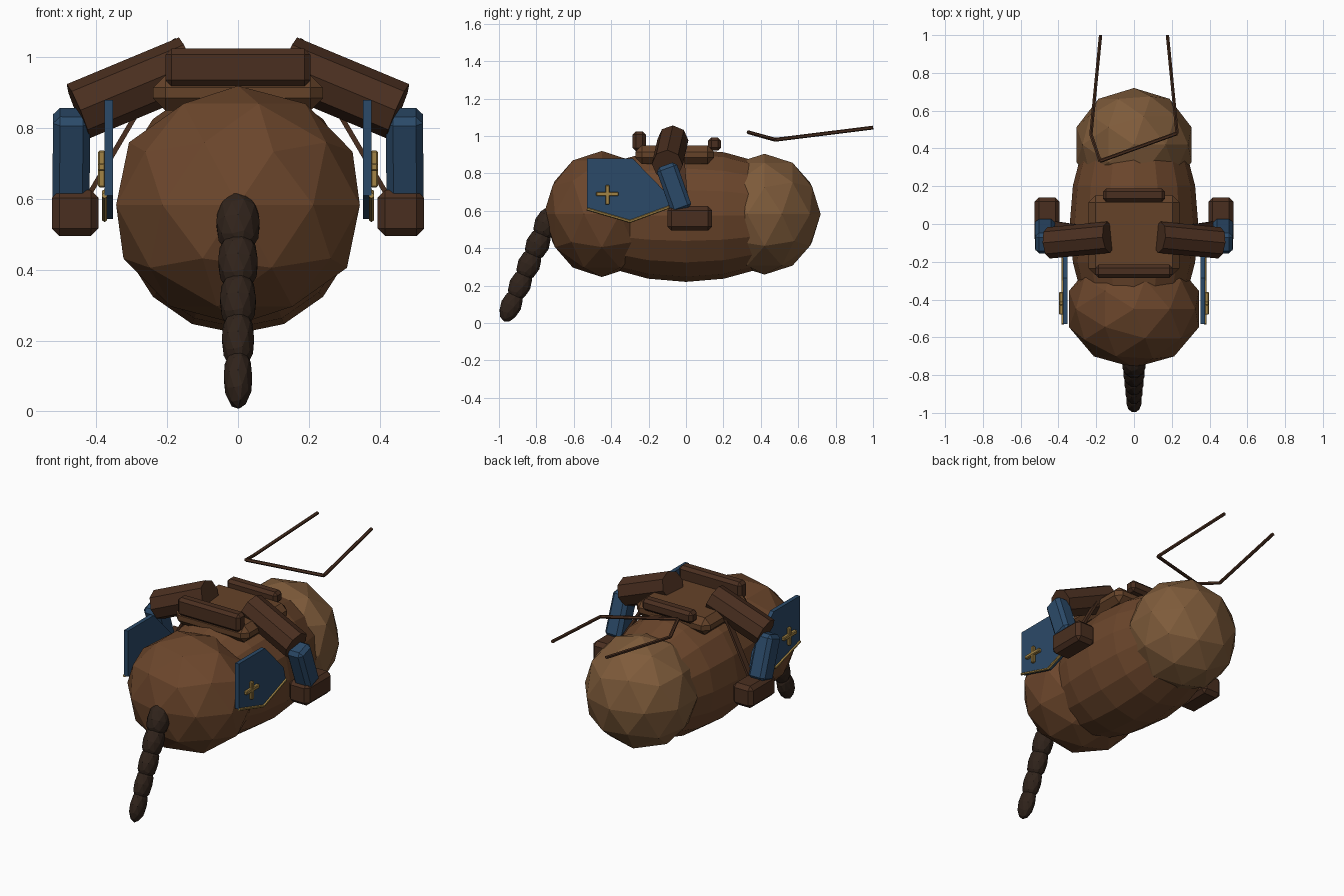
import bpy, bmesh, math
from mathutils import Vector, Matrix

if "Cube" in bpy.data.objects:
    bpy.data.objects.remove(bpy.data.objects["Cube"])


def mat(name, r, g, b):
    m = bpy.data.materials.new(name)
    m.diffuse_color = (r, g, b, 1)
    m.use_nodes = True
    m.node_tree.nodes["Principled BSDF"].inputs["Base Color"].default_value = m.diffuse_color
    return m


COAT = mat("coat", 0.15, 0.062, 0.025)
CHEST = mat("chest_coat", 0.21, 0.105, 0.043)
LEATHER = mat("leather", 0.068, 0.028, 0.014)
SEAT = mat("seat_leather", 0.13, 0.055, 0.022)
BLUE = mat("blue_cloth", 0.024, 0.068, 0.14)
GOLD = mat("gold", 0.36, 0.23, 0.06)
HAIR = mat("hair", 0.03, 0.017, 0.011)


def finish(name, bm, m, matrix=None):
    if matrix:
        bm.transform(matrix)
    bmesh.ops.recalc_face_normals(bm, faces=bm.faces)
    me = bpy.data.meshes.new(name)
    bm.to_mesh(me)
    bm.free()
    me.materials.append(m)
    ob = bpy.data.objects.new(name, me)
    bpy.context.collection.objects.link(ob)
    return ob


def frame(a, b):
    """Matrix at the middle of a-b with local z along it."""
    a, b = Vector(a), Vector(b)
    z = (b - a).normalized()
    ref = Vector((0, 1, 0)) if abs(z.y) < 0.9 else Vector((0, 0, 1))
    x = ref.cross(z).normalized()
    y = z.cross(x)
    rot = Matrix((x, y, z)).transposed().to_4x4()
    return Matrix.Translation((a + b) / 2) @ rot, (b - a).length


def ico(name, loc, radii, m, rot=Matrix()):
    bm = bmesh.new()
    bmesh.ops.create_icosphere(bm, subdivisions=2, radius=1)
    return finish(name, bm, m, Matrix.Translation(loc) @ rot @ Matrix.Diagonal((*radii, 1)))


def box(name, loc, size, m, bevel=0.0, matrix=None):
    bm = bmesh.new()
    bmesh.ops.create_cube(bm, size=1)
    bm.transform(Matrix.Diagonal((*size, 1)))
    if bevel:
        bmesh.ops.bevel(bm, geom=bm.edges[:], offset=bevel, segments=1, affect='EDGES')
    return finish(name, bm, m, matrix or Matrix.Translation(loc))


def limb_box(name, a, b, w, d, m, bevel):
    mx, length = frame(a, b)
    return box(name, (0, 0, 0), (w, d, length), m, bevel, mx)


def rod(name, a, b, r1, r2, sides, m):
    mx, length = frame(a, b)
    bm = bmesh.new()
    bmesh.ops.create_cone(bm, cap_ends=True, segments=sides, radius1=r1, radius2=r2, depth=length)
    return finish(name, bm, m, mx)


# Body
ico("rump", (0, -0.45, 0.583), (0.362, 0.31, 0.337), COAT)
ico("chest", (0, 0.42, 0.582), (0.32, 0.30, 0.323), CHEST)
bm = bmesh.new()
bmesh.ops.create_uvsphere(bm, u_segments=16, v_segments=10, radius=1)
finish("barrel", bm, COAT, Matrix.Translation((0, 0, 0.575))
       @ Matrix.Diagonal((0.34, 0.66, 0.355, 1)) @ Matrix.Rotation(math.pi / 2, 4, 'X'))

# Tail of overlapping tapering lumps
top, end = Vector((0, -0.745, 0.53)), Vector((0, -0.935, 0.095))
lean = (top - end).to_track_quat('Z', 'Y').to_matrix().to_4x4()
for i in range(5):
    t = i / 4
    ico("tail_%d" % (i + 1), top.lerp(end, t),
        (0.064 - 0.022 * t, 0.066 - 0.01 * t, 0.10 - 0.005 * t), HAIR, lean)

# Saddle
box("saddle_seat", (0, -0.06, 0.9), (0.48, 0.42, 0.10), SEAT, 0.035)
box("saddle_front_bar", (0, 0.153, 0.957), (0.33, 0.07, 0.07), LEATHER, 0.017)
box("saddle_back_bar", (0, -0.25, 0.972), (0.41, 0.07, 0.106), LEATHER, 0.017)

# Paired parts
for s, side in ((-1, "left"), (1, "right")):
    # Rider legs
    rod("thigh_" + side, (s * 0.135, -0.07, 0.98), (s * 0.452, -0.10, 0.848),
        0.083, 0.083, 8, LEATHER)
    limb_box("shin_" + side, (s * 0.47, -0.108, 0.845), (s * 0.472, -0.02, 0.60),
             0.105, 0.115, BLUE, 0.02)
    box("boot_" + side, (s * 0.46, 0.02, 0.56), (0.132, 0.24, 0.13), LEATHER, 0.022)
    # Stirrup strap
    limb_box("stirrup_strap_" + side, (s * 0.24, -0.03, 0.92), (s * 0.44, 0, 0.58),
             0.014, 0.035, LEATHER, 0)
    # Saddle cloth
    outline = [(-0.53, 0.88), (-0.285, 0.88), (-0.11, 0.70), (-0.09, 0.62), (-0.30, 0.543), (-0.53, 0.61)]
    bm = bmesh.new()
    face = bm.faces.new([bm.verts.new((s * 0.353, y, z)) for y, z in outline])
    ext = bmesh.ops.extrude_face_region(bm, geom=[face])
    bmesh.ops.translate(bm, vec=(s * 0.024, 0, 0),
                        verts=[v for v in ext["geom"] if isinstance(v, bmesh.types.BMVert)])
    finish("saddle_cloth_" + side, bm, BLUE)
    # Gold trim and cross
    x = s * 0.377
    for i, (p, q) in enumerate(zip(outline[3:5], outline[4:6])):
        rod("cloth_trim_%s_%d" % (side, i + 1), (x, *p), (x, *q), 0.008, 0.008, 6, GOLD)
    box("cross_upright_" + side, (s * 0.385, -0.42, 0.685), (0.02, 0.022, 0.105), GOLD, 0.004)
    box("cross_bar_" + side, (s * 0.385, -0.42, 0.69), (0.022, 0.12, 0.022), GOLD, 0.004)

# Reins
path = [(-0.177, 1.0, 1.045), (-0.228, 0.475, 0.98), (-0.18, 0.333, 1.02),
        (0.228, 0.48, 0.98), (0.177, 1.0, 1.045)]
for i in range(4):
    rod("rein_%d" % (i + 1), path[i], path[i + 1], 0.01, 0.01, 6, LEATHER)
